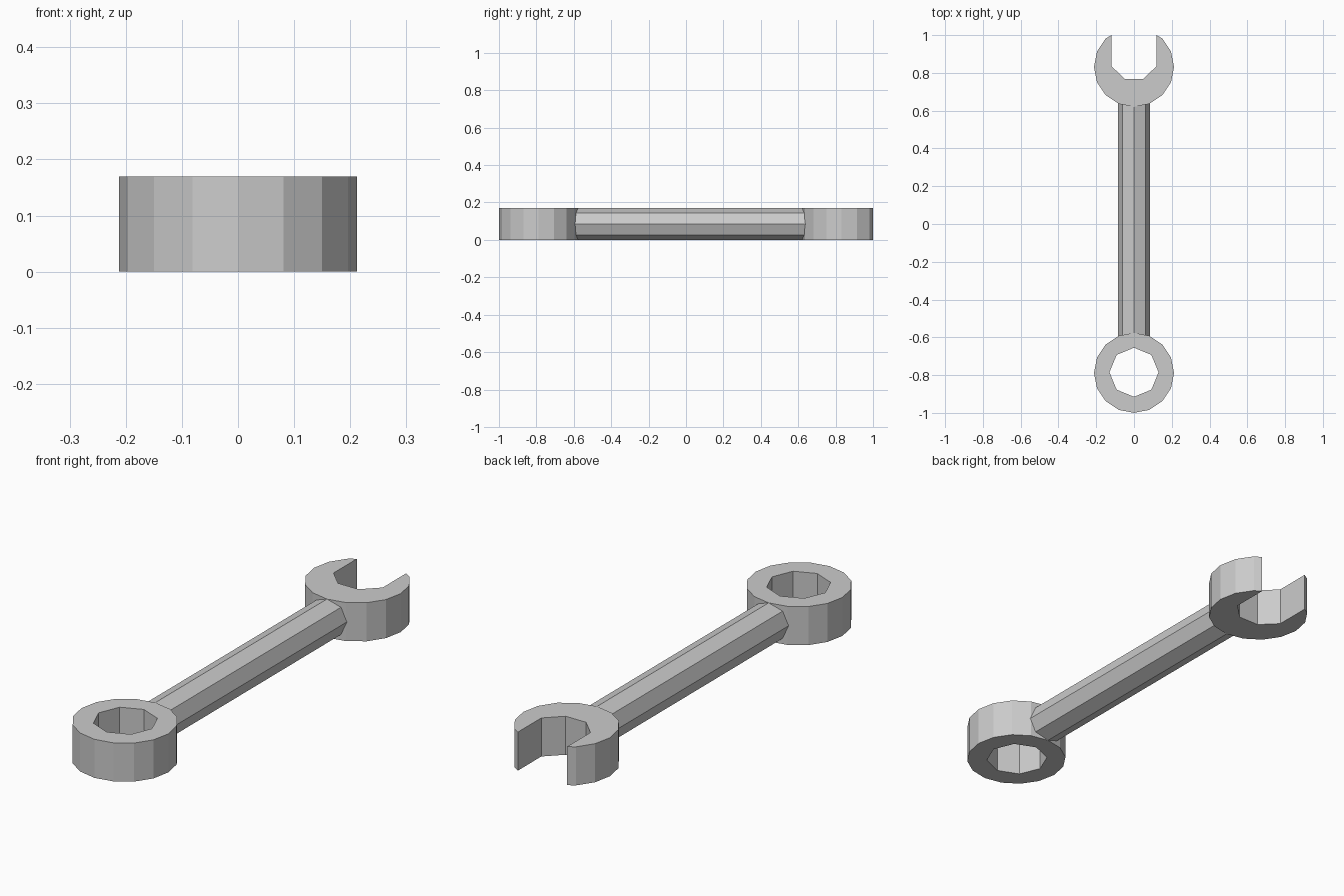
import bpy
from math import sin, cos, radians, pi

if "Cube" in bpy.data.objects:
    bpy.data.objects.remove(bpy.data.objects["Cube"])

H = 0.17        # thickness of the wrench
R = 0.212       # outer radius of both heads
RING_Y = -0.788
JAW_Y = 0.832


def arc(r, cy, start, step, count):
    """Points on a circle around (0, cy); angles in degrees."""
    return [(r * cos(radians(start + step * i)),
             cy + r * sin(radians(start + step * i))) for i in range(count)]


def plate(name, outlines):
    """Extrude flat outlines (inner ones become holes) from z=0 to z=H."""
    curve = bpy.data.curves.new(name, 'CURVE')
    curve.dimensions = '2D'
    curve.fill_mode = 'BOTH'
    curve.extrude = H / 2
    for pts in outlines:
        spline = curve.splines.new('POLY')
        spline.points.add(len(pts) - 1)
        for p, (x, y) in zip(spline.points, pts):
            p.co = (x, y, 0, 1)
        spline.use_cyclic_u = True
        spline.use_smooth = False
    obj = bpy.data.objects.new(name, curve)
    obj.location.z = H / 2
    bpy.context.collection.objects.link(obj)
    bpy.ops.object.select_all(action='DESELECT')
    obj.select_set(True)
    bpy.context.view_layer.objects.active = obj
    bpy.ops.object.convert(target='MESH')
    bpy.ops.object.shade_flat()
    return bpy.context.object


# Closed ring head: 16-sided outside, 8-sided hole
plate("ring_head", [arc(R, RING_Y, 0, 22.5, 16), arc(0.13, RING_Y + 0.003, 0, 45, 8)])

# Open jaw head: outer arc around the bottom, then the slot outline
outer = arc(R, JAW_Y, 135, 22.5, 13)
slot = [(0.12, 1.0), (0.12, 0.837), (0.05, 0.768),
        (-0.05, 0.768), (-0.12, 0.837), (-0.12, 1.0)]
plate("jaw_head", [outer + slot])

# Octagonal handle, its ends buried in the walls of the heads
y0, y1 = -0.605, 0.648
bpy.ops.mesh.primitive_cylinder_add(vertices=8, radius=H / 2, depth=y1 - y0,
                                    location=(0, (y0 + y1) / 2, H / 2),
                                    rotation=(pi / 2, 0, 0))
bpy.context.object.name = "handle"
